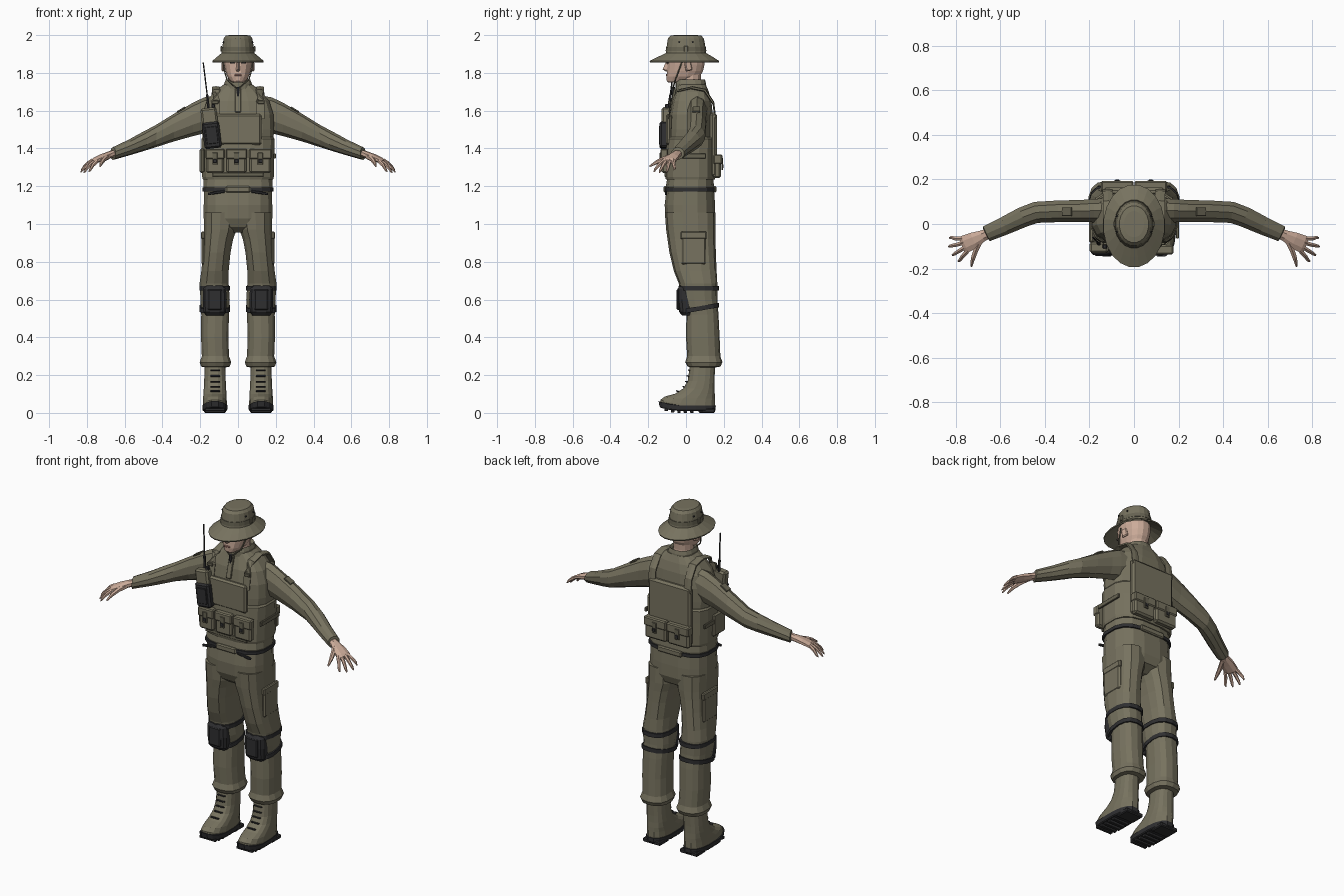
import bpy, bmesh, math
from mathutils import Vector, Matrix


def material(name, rgb):
    m = bpy.data.materials.new(name)
    m.diffuse_color = (*rgb, 1)
    return m


OLIVE = material("olive cloth", (0.185, 0.17, 0.115))
SHADE = material("dark olive webbing", (0.135, 0.125, 0.085))
SKIN = material("skin", (0.60, 0.41, 0.32))
LIP = material("lips", (0.42, 0.22, 0.18))
BLACK = material("black rubber", (0.028, 0.028, 0.03))


def finish(name, bm, mat):
    bmesh.ops.recalc_face_normals(bm, faces=bm.faces)
    me = bpy.data.meshes.new(name)
    bm.to_mesh(me)
    bm.free()
    me.materials.append(mat)
    ob = bpy.data.objects.new(name, me)
    bpy.context.collection.objects.link(ob)
    return ob


def skin_rings(name, rings, mat):
    """Bridge equal point rings and cap both ends."""
    bm = bmesh.new()
    rows = [[bm.verts.new(p) for p in r] for r in rings]
    n = len(rows[0])
    for a, b in zip(rows, rows[1:]):
        for i in range(n):
            bm.faces.new((a[i], a[(i + 1) % n], b[(i + 1) % n], b[i]))
    bm.faces.new(rows[0])
    bm.faces.new(rows[-1])
    return finish(name, bm, mat)


def ring(c, u, v, n, p=2.0):
    pts = []
    for i in range(n):
        t = 2 * math.pi * (i + 0.5) / n
        a, b = math.cos(t), math.sin(t)
        pts.append(Vector(c) + Vector(u) * math.copysign(abs(a) ** (2 / p), a)
                   + Vector(v) * math.copysign(abs(b) ** (2 / p), b))
    return pts


def stack(name, rows, mat, n=14, p=2.5, s=1, warp=None):
    """Upright loft; rows are (z, x0, x1, y0, y1)."""
    rings = []
    for z, x0, x1, y0, y1 in rows:
        r = ring((s * (x0 + x1) / 2, (y0 + y1) / 2, z), ((x1 - x0) / 2, 0, 0),
                 (0, (y1 - y0) / 2, 0), n, p)
        rings.append([warp(q) for q in r] if warp else r)
    return skin_rings(name, rings, mat)


def sym(rows):
    return [(z, -h, h, a, b) for z, h, a, b in rows]


def tube(name, path, mat, n=8, s=1, up=(0, 0, 1)):
    """Loft along a path; path rows are (x, y, z, side radius, up radius)."""
    pts = [Vector((s * r[0], r[1], r[2])) for r in path]
    rings = []
    for i, r in enumerate(path):
        d = pts[min(i + 1, len(pts) - 1)] - pts[max(i - 1, 0)]
        side = d.cross(Vector(up)).normalized()
        rings.append(ring(pts[i], side * r[3], Vector(up) * r[4], n))
    return skin_rings(name, rings, mat)


def box(name, c, size, mat, rot=(0, 0, 0), bev=0.006):
    bm = bmesh.new()
    bmesh.ops.create_cube(bm, size=1, matrix=Matrix.Diagonal((*size, 1)))
    if bev:
        bmesh.ops.bevel(bm, geom=bm.edges[:], offset=bev, segments=1, affect='EDGES')
    m = Matrix.Translation(c)
    for ax, a in zip("XYZ", rot):
        m = m @ Matrix.Rotation(a, 4, ax)
    bm.transform(m)
    return finish(name, bm, mat)


def pouch(name, x, y, z, w, d, h, f):
    """Pouch with flap and clip; f is the facing sign along y."""
    box(name, (x, y, z), (w, d, h), OLIVE, bev=0.01)
    box(name + "_flap", (x, y + f * 0.003, z + h * 0.3), (w + 0.006, d + 0.006, h * 0.42), OLIVE)
    box(name + "_strap", (x, y + f * (d / 2 + 0.006), z + h * 0.1), (0.028, 0.008, h * 0.5), SHADE, bev=0.002)
    box(name + "_clip", (x, y + f * (d / 2 + 0.009), z), (0.02, 0.008, 0.02), BLACK, bev=0.002)


# Jacket body, collar and vest
stack("jacket", sym([(1.165, .178, -.10, .145), (1.2, .186, -.108, .15), (1.25, .183, -.10, .145),
      (1.40, .186, -.092, .142), (1.50, .194, -.09, .142), (1.58, .19, -.086, .143),
      (1.65, .168, -.074, .136), (1.70, .128, -.056, .122), (1.738, .078, -.045, .106)]), OLIVE, 16, 2.9)
stack("collar", sym([(1.70, .082, -.055, .108), (1.745, .074, -.056, .106), (1.765, .066, -.05, .10),
      (1.75, .055, -.038, .085)]), OLIVE, 14)
stack("vest", sym([(1.235, .188, -.108, .155), (1.25, .192, -.112, .158), (1.38, .195, -.108, .158),
      (1.45, .197, -.103, .158), (1.46, .19, -.095, .15)]), OLIVE, 16, 3)
stack("belt", sym([(1.172, .191, -.114, .157), (1.192, .191, -.114, .157)]), BLACK, 16, 2.9)
box("belt_front", (0, -.110, 1.183), (.13, .018, .034), OLIVE)
box("belt_back", (0, .152, 1.183), (.16, .018, .034), OLIVE)
box("chest_plate", (0, -.092, 1.50), (.25, .03, .165), OLIVE, bev=0.01)
box("back_plate", (0, .145, 1.42), (.28, .036, .34), OLIVE, bev=0.012)
box("vest_waist_strap", (0, -.108, 1.262), (.27, .012, .02), SHADE, bev=0.002)
box("jacket_placket", (0, -.072, 1.655), (.03, .012, .13), OLIVE, rot=(-.25, 0, 0), bev=0.002)
for s in (-1, 1):
    tube("vest_shoulder_strap", [(.118, -.092, 1.56, .026, .008), (.118, -.078, 1.65, .026, .008),
         (.116, -.045, 1.705, .026, .009), (.116, .03, 1.722, .026, .009), (.116, .10, 1.708, .026, .009),
         (.118, .145, 1.64, .026, .008), (.118, .155, 1.56, .026, .008)], OLIVE, 6, s, (0, .5, .87))
    box("strap_buckle", (s * .122, -.088, 1.645), (.035, .012, .018), SHADE, bev=0.002)
    box("vest_side_strap", (s * .195, .02, 1.36), (.012, .17, .025), SHADE, bev=0.002)
    pouch("back_pouch", s * .075, .166, 1.305, .14, .04, .125, 1)

# Front and side pouches
for x, w in ((-.122, .095), (-.008, .105), (.118, .112)):
    pouch("front_pouch", x, -.112, 1.333, w, .036, .128, -1)
box("side_pouch", (-.19, -.03, 1.335), (.025, .11, .13), OLIVE, bev=0.008)

# Radio with holder and antenna
tilt = (0, -.12, 0)
box("radio_holder", (-.150, -.105, 1.55), (.085, .05, .13), OLIVE, tilt, .01)
box("radio_body", (-.139, -.112, 1.47), (.092, .055, .14), BLACK, tilt, .01)
box("radio_grille", (-.139, -.14, 1.47), (.06, .008, .09), BLACK, tilt, .002)
box("radio_knob", (-.13, -.1, 1.62), (.018, .02, .03), BLACK, tilt, .003)
tube("antenna", [(-.155, -.09, 1.60, .008, .008), (-.163, -.083, 1.68, .007, .007),
     (-.164, -.082, 1.69, .004, .004), (-.184, -.06, 1.855, .004, .004)], BLACK, 6, 1, (0, 1, 0))

# Trousers
stack("trouser_seat", sym([(1.185, .183, -.105, .15), (1.10, .184, -.115, .156), (1.03, .184, -.11, .157),
      (.985, .165, -.09, .14), (.955, .06, -.05, .09)]), OLIVE, 16, 2.7)


def toe_spring(q):
    k = max(0, -.03 - q.y) / .115
    return Vector((q.x, q.y, q.z + .022 * k * k))


for s in (-1, 1):
    stack("trouser_leg", [(1.06, .004, .183, -.112, .155), (.97, .006, .183, -.105, .156),
          (.92, .024, .183, -.098, .156), (.85, .038, .186, -.088, .158), (.75, .048, .196, -.064, .162),
          (.685, .048, .205, -.038, .166), (.60, .042, .20, -.022, .166), (.52, .046, .196, .002, .172),
          (.40, .05, .197, .0, .178), (.30, .046, .193, .006, .182), (.268, .034, .205, -.004, .193),
          (.245, .042, .197, .008, .182), (.24, .07, .17, .04, .15)], OLIVE, 14, 2.5, s)
    box("thigh_pocket", (s * .183, .04, .87), (.02, .13, .17), OLIVE, bev=.008)
    box("thigh_pocket_flap", (s * .185, .04, .94), (.02, .138, .04), OLIVE, bev=.005)
    box("hip_pocket", (s * .115, -.106, 1.166), (.09, .012, .014), BLACK, (0, s * .15, 0), .003)
    # Knee pad and its two straps
    for z, lift, a in ((.66, 0, -.04), (.535, .035, -.025)):
        stack("knee_strap", [(z + h, .04, .206, a, .176) for h in (-.012, .012)], BLACK, 14, 2.5, s,
              lambda q: Vector((q.x, q.y, q.z + lift * (q.y + .03) / .2)))
    pad = stack("knee_pad", [(.515, .075, .17, -.02, .04), (.535, .062, .184, -.038, .04),
                (.60, .058, .188, -.046, .04), (.655, .062, .186, -.046, .04),
                (.675, .075, .175, -.034, .04)], BLACK, 12, 3.2, s)
    box("knee_pad_cap", (s * .123, -.042, .60), (.075, .016, .11), BLACK, bev=.006)
    # Boot, sole and laces
    stack("boot", [(.27, .066, .176, .022, .156), (.17, .064, .18, .008, .152), (.13, .062, .182, -.015, .152),
          (.10, .06, .184, -.06, .154), (.075, .059, .186, -.115, .155), (.05, .058, .187, -.138, .156),
          (.03, .058, .187, -.14, .156)], OLIVE, 16, 2.5, s, toe_spring)
    stack("boot_sole", [(.04, .055, .19, -.147, .16), (.015, .056, .189, -.143, .159),
          (.010, .06, .185, -.138, .155)], BLACK, 16, 2.6, s, toe_spring)
    box("boot_heel", (s * .122, .11, .012), (.115, .085, .024), BLACK, bev=.005)
    for i in range(5):
        y = -.105 + i * .034
        z = .008 + .022 * (max(0, -.03 - y) / .115) ** 2
        box("sole_tread", (s * .122, y, z), (.105, .018, .016), BLACK, bev=.002)
    for y, z in ((.018, .225), (.01, .195), (.003, .165), (-.012, .138), (-.045, .115)):
        box("boot_lace", (s * .121, y, z), (.05, .016, .007), BLACK, (-.3, 0, 0), .002)

    # Sleeve with shoulder patch
    tube("sleeve", [(.12, .06, 1.595, .058, .085), (.18, .06, 1.575, .055, .095), (.24, .058, 1.553, .052, .088),
         (.34, .057, 1.51, .051, .073), (.44, .052, 1.463, .05, .058), (.50, .03, 1.438, .048, .052),
         (.58, -.008, 1.404, .043, .042), (.662, -.044, 1.373, .038, .034),
         (.664, -.045, 1.372, .028, .024)], OLIVE, 10, s)
    box("sleeve_patch", (s * .30, .055, 1.606), (.05, .04, .009), SHADE, (0, s * .53, 0), .002)

    # Hand: palm, four fingers and thumb
    tube("palm", [(.64, -.036, 1.38, .024, .02), (.68, -.054, 1.366, .028, .02), (.72, -.074, 1.352, .040, .019),
         (.76, -.091, 1.335, .043, .016), (.772, -.096, 1.329, .036, .010)], SKIN, 8, s)
    for kx, ky, kz, tx, ty, tz in ((.747, -.122, 1.332, .79, -.168, 1.278), (.757, -.105, 1.334, .816, -.14, 1.273),
                                   (.766, -.085, 1.335, .833, -.103, 1.276), (.772, -.066, 1.335, .829, -.064, 1.288)):
        tube("finger", [(kx, ky, kz, .011, .013), ((kx + tx) / 2, (ky + ty) / 2, (kz + tz) / 2 + .006, .010, .012),
             (tx - .008, ty + .004, tz + .01, .008, .009), (tx, ty, tz, .004, .004)], SKIN, 6, s)
    tube("thumb", [(.685, -.065, 1.36, .016, .018), (.708, -.115, 1.345, .013, .015),
         (.722, -.155, 1.328, .011, .012), (.73, -.192, 1.306, .005, .005)], SKIN, 6, s)

# Neck, head and face
stack("neck", sym([(1.70, .056, -.035, .085), (1.76, .054, -.035, .08), (1.82, .055, -.04, .085)]), SKIN, 12, 2)
stack("head", sym([(1.748, .026, -.094, -.02), (1.758, .042, -.103, .04), (1.78, .058, -.105, .075),
      (1.81, .068, -.102, .092), (1.845, .075, -.100, .10), (1.88, .078, -.10, .102),
      (1.93, .07, -.09, .092)]), SKIN, 16, 2.2)
skin_rings("nose", [[(-.008, -.095, 1.86), (.008, -.095, 1.86), (0, -.106, 1.86)],
                    [(-.014, -.095, 1.815), (.014, -.095, 1.815), (0, -.124, 1.818)],
                    [(-.008, -.095, 1.806), (.008, -.095, 1.806), (0, -.108, 1.808)]], SKIN)
box("mouth", (0, -.103, 1.788), (.036, .008, .010), LIP, bev=.002)
for s in (-1, 1):
    box("ear", (s * .076, .012, 1.835), (.014, .035, .05), SKIN, (.2, 0, s * .3), .005)
    box("eye", (s * .03, -.097, 1.853), (.022, .006, .008), BLACK, (0, 0, s * .2), .001)
    tube("chin_strap", [(.08, -.015, 1.875, .004, .004), (.074, -.035, 1.82, .004, .004),
         (.058, -.055, 1.765, .004, .004), (.02, -.066, 1.73, .004, .004),
         (.0, -.068, 1.715, .004, .004)], SHADE, 5, s, (0, 1, 0))
tube("strap_toggle", [(0, -.068, 1.725, .009, .009), (0, -.07, 1.70, .010, .008),
     (0, -.07, 1.675, .004, .004)], BLACK, 6, 1, (0, 1, 0))

# Wide-brimmed hat
stack("hat", sym([(1.90, .076, -.095, .095), (1.882, .10, -.13, .125), (1.856, .136, -.193, .176),
      (1.863, .138, -.195, .178), (1.885, .112, -.15, .143), (1.905, .088, -.108, .108),
      (1.945, .083, -.103, .103), (1.982, .077, -.097, .096), (1.997, .066, -.084, .082),
      (2.0, .045, -.06, .058)]), OLIVE, 20, 2)
stack("hat_band", sym([(1.915, .088, -.109, .109), (1.938, .086, -.107, .107)]), SHADE, 20, 2)
for s in (-1, 1):
    for y in (-.035, .035):
        box("hat_eyelet", (s * .077, y, 1.962), (.008, .009, .009), BLACK, bev=.002)
    box("hat_loop", (s * .088, 0, 1.927), (.008, .022, .03), OLIVE, bev=.002)
